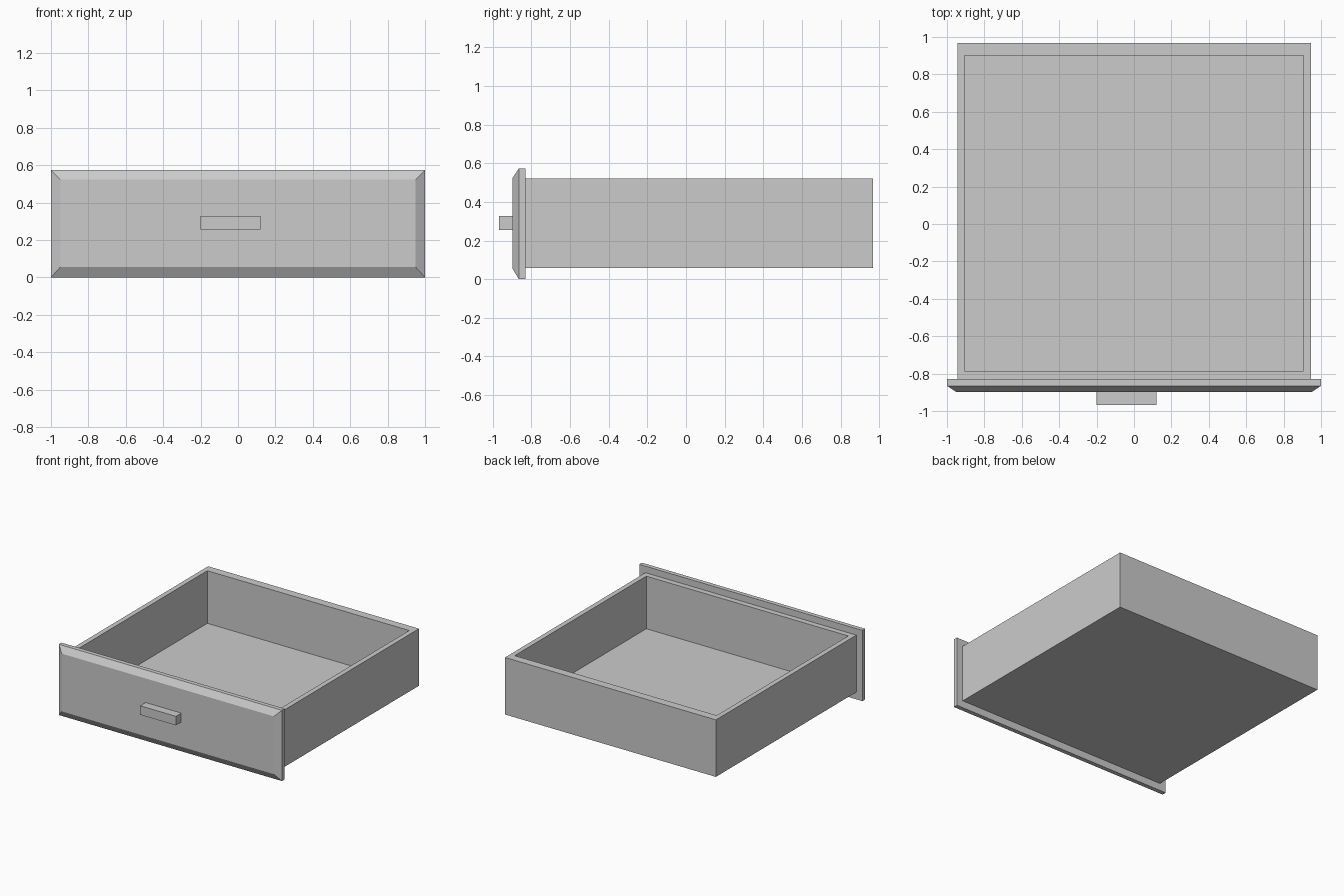
import bpy, bmesh

if "Cube" in bpy.data.objects:
    bpy.data.objects.remove(bpy.data.objects["Cube"])


def add_box(bm, x, y, z):
    """Add a box from (min, max) ranges to bm."""
    verts = bmesh.ops.create_cube(bm, size=1)["verts"]
    for v in verts:
        for i, (lo, hi) in enumerate((x, y, z)):
            v.co[i] = hi if v.co[i] > 0 else lo
    bm.normal_update()


def face_towards(bm, axis, sign):
    bm.normal_update()
    return max(bm.faces, key=lambda f: f.normal[axis] * sign)


def finish(bm, name):
    bmesh.ops.recalc_face_normals(bm, faces=bm.faces)
    mesh = bpy.data.meshes.new(name)
    bm.to_mesh(mesh)
    bm.free()
    obj = bpy.data.objects.new(name, mesh)
    bpy.context.collection.objects.link(obj)
    return obj


# Open tray: top face shrunk to the rim opening, then pushed down to the floor
bm = bmesh.new()
add_box(bm, (-0.945, 0.945), (-0.83, 0.967), (0.058, 0.52))
top = face_towards(bm, 2, 1)
bmesh.ops.inset_individual(bm, faces=[top], thickness=0.02)
for v in top.verts:
    v.co.x = 0.905 if v.co.x > 0 else -0.905
    v.co.y = 0.90 if v.co.y > 0 else -0.785
inner = bmesh.ops.extrude_discrete_faces(bm, faces=[top])["faces"][0]
for v in inner.verts:
    v.co.z = 0.094
finish(bm, "drawer_tray")

# Front panel: slab with a raised, chamfered front
bm = bmesh.new()
add_box(bm, (-1, 1), (-0.865, -0.83), (0, 0.573))
front = face_towards(bm, 1, -1)
raised = bmesh.ops.extrude_discrete_faces(bm, faces=[front])["faces"][0]
for v in raised.verts:
    v.co.x = 0.95 if v.co.x > 0 else -0.95
    v.co.y = -0.898
    v.co.z = 0.523 if v.co.z > 0.3 else 0.055
finish(bm, "drawer_front")

# Off-centre block handle
bm = bmesh.new()
add_box(bm, (-0.20, 0.12), (-0.967, -0.898), (0.255, 0.328))
finish(bm, "handle")
